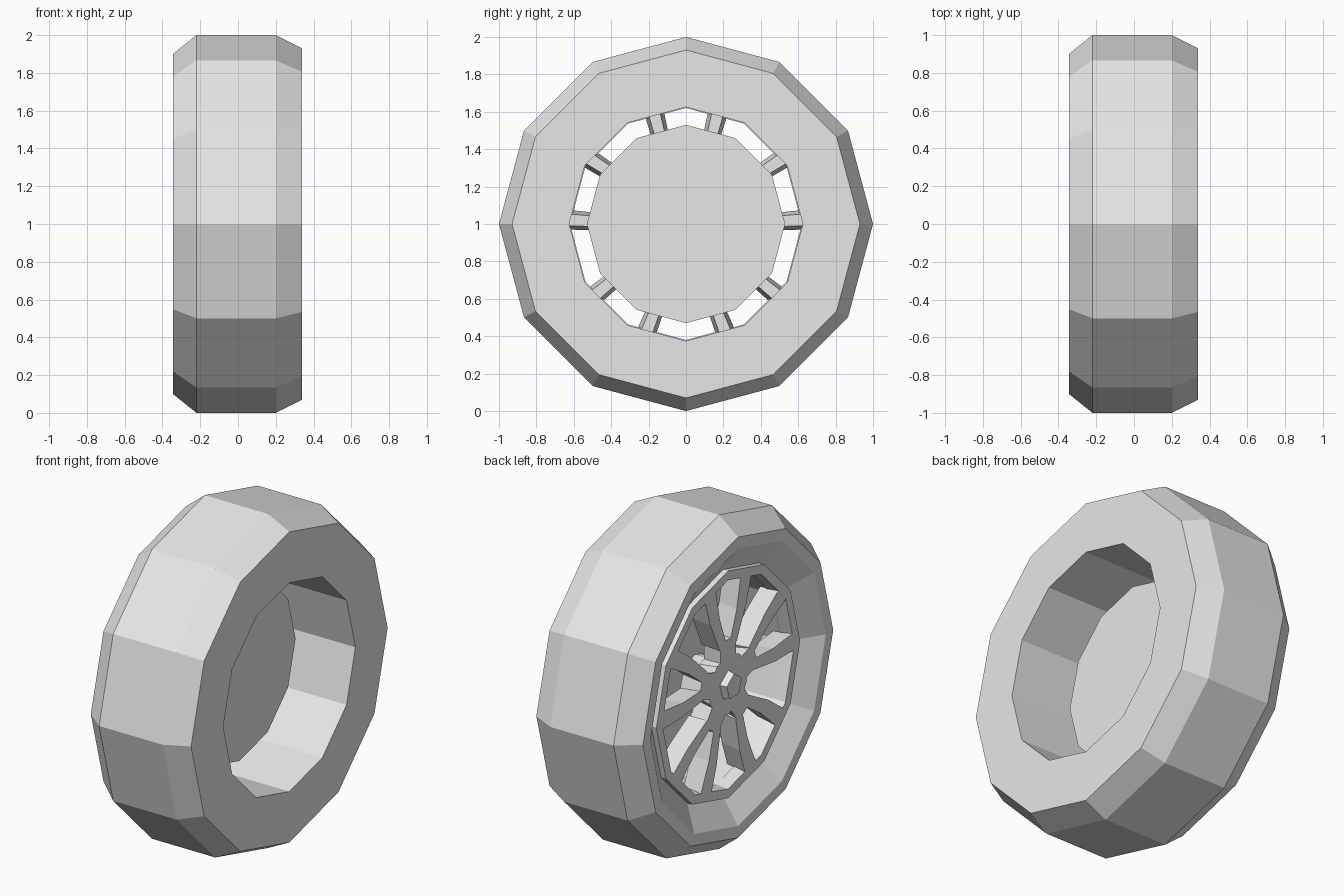
import bpy, bmesh
from math import sin, cos, pi, radians
from mathutils import Vector

cube = bpy.data.objects.get("Cube")
if cube:
    bpy.data.objects.remove(cube, do_unlink=True)

SIDES = 12
CENTRE = Vector((0, 0, 1))

grey = bpy.data.materials.new("plain_grey")
grey.use_nodes = True
grey.diffuse_color = (0.8, 0.8, 0.8, 1)
grey.node_tree.nodes["Principled BSDF"].inputs["Base Color"].default_value = grey.diffuse_color


def finish(name, bm):
    bmesh.ops.recalc_face_normals(bm, faces=bm.faces)
    mesh = bpy.data.meshes.new(name)
    bm.to_mesh(mesh)
    bm.free()
    mesh.materials.append(grey)
    obj = bpy.data.objects.new(name, mesh)
    bpy.context.collection.objects.link(obj)
    return obj


def polar(x, radius, angle):
    return CENTRE + Vector((x, radius * cos(angle), radius * sin(angle)))


def lathe(name, profile, sides=SIDES, closed=True, turn=0):
    """Spin (x, radius) points about the axle; an open profile gets end caps."""
    bm = bmesh.new()
    rings = [[bm.verts.new(polar(x, r, turn + 2 * pi * i / sides)) for i in range(sides)]
             for x, r in profile]
    pairs = list(zip(rings, rings[1:]))
    if closed:
        pairs.append((rings[-1], rings[0]))
    else:
        bm.faces.new(rings[0])
        bm.faces.new(rings[-1])
    for a, b in pairs:
        for i in range(sides):
            j = (i + 1) % sides
            bm.faces.new((a[i], a[j], b[j], b[i]))
    return finish(name, bm)


def bar(bm, path, angle, side=1):
    """Tapered bar along (radius, sideways, half width) points at an angle."""
    out = Vector((0, cos(angle), sin(angle)))
    across = Vector((0, -sin(angle), cos(angle))) * side
    sections = []
    for r, t, w in path:
        mid = CENTRE + out * r + across * t
        sections.append([bm.verts.new(mid + across * s * w * k + Vector((x, 0, 0)))
                         for s, k, x in ((-1, 1, FRONT), (1, 1, FRONT),
                                         (1, 0.6, BACK), (-1, 0.6, BACK))])
    for a, b in zip(sections, sections[1:]):
        for i in range(4):
            j = (i + 1) % 4
            bm.faces.new((a[i], a[j], b[j], b[i]))
    bm.faces.new(sections[0])
    bm.faces.new(sections[-1])


# Tyre with bevelled shoulders and a dished outer wall
lathe("tyre", [(-0.345, 0.9), (-0.22, 1), (0.2, 1), (0.34, 0.93),
               (0.34, 0.625), (-0.24, 0.625), (-0.24, 0.67), (-0.345, 0.83)])

# Rim lip around the spokes
lathe("rim_ring", [(-0.28, 0.625), (-0.28, 0.68), (-0.2, 0.68), (-0.2, 0.62)])

# Brake disc behind the spokes and its axle
lathe("brake_disc", [(-0.06, 0.53), (0.01, 0.53)], closed=False)
lathe("axle", [(-0.2, 0.12), (-0.05, 0.12)], closed=False)

# Hub plate and raised centre cap
FRONT, BACK = -0.28, -0.15
lathe("hub", [(FRONT, 0.18), (BACK, 0.15)], sides=10, closed=False, turn=pi / 10)
lathe("centre_cap", [(-0.32, 0.075), (FRONT, 0.085)], sides=5, closed=False, turn=pi / 2)

# Five forked spokes
bm = bmesh.new()
for k in range(5):
    angle = radians(90 + 72 * k)
    bar(bm, [(0.1, 0, 0.075), (0.27, 0, 0.075)], angle)
    for side in (-1, 1):
        bar(bm, [(0.23, 0.045, 0.035), (0.42, 0.125, 0.045), (0.61, 0.175, 0.055)], angle, side)
finish("forked_spokes", bm)
